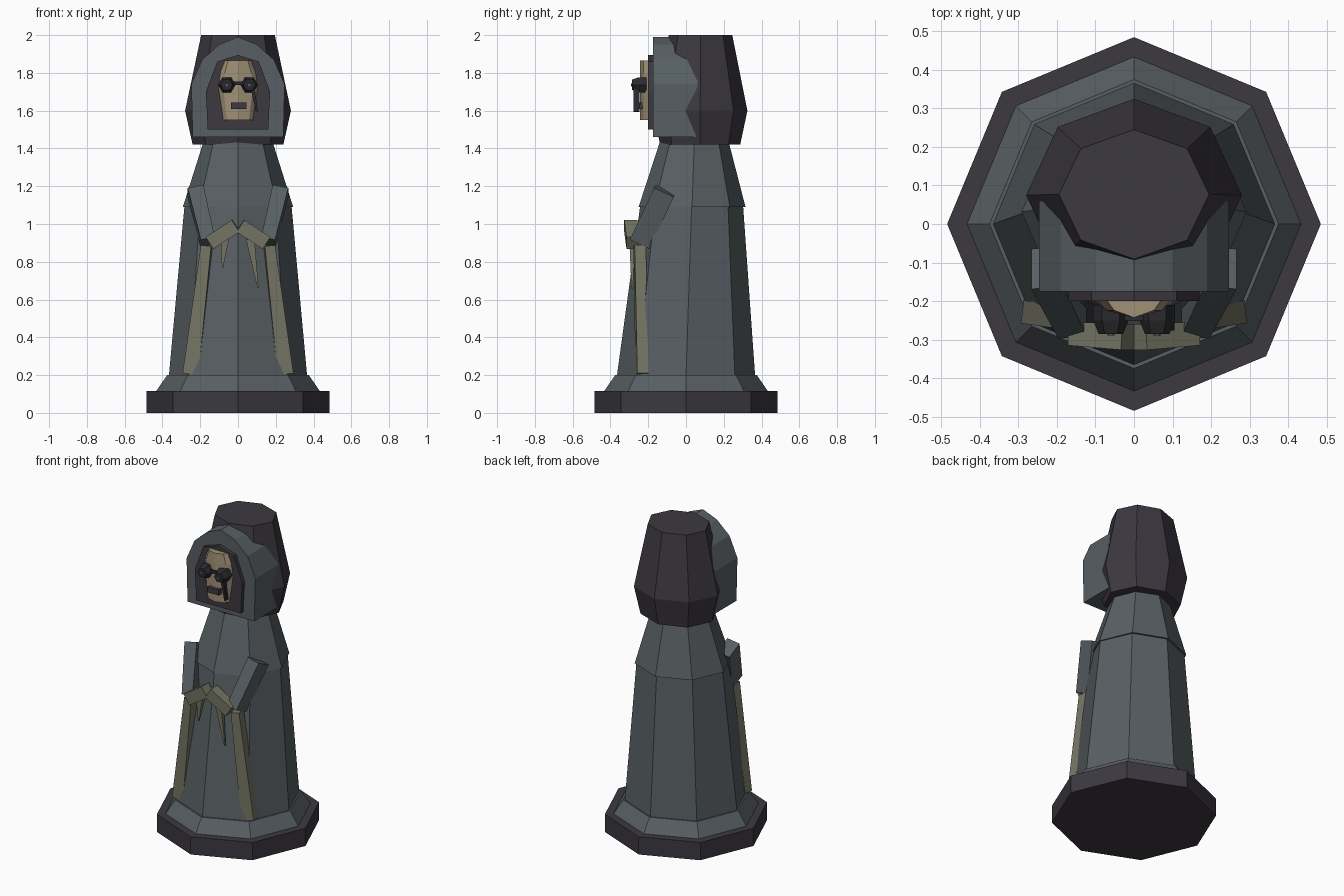
import bpy, math
from mathutils import Vector

if "Cube" in bpy.data.objects:
    bpy.data.objects.remove(bpy.data.objects["Cube"])


def material(name, rgb):
    lin = [((c / 255 + 0.055) / 1.055) ** 2.4 for c in rgb]
    m = bpy.data.materials.new(name)
    m.diffuse_color = (*lin, 1)
    m.use_nodes = True
    m.node_tree.nodes["Principled BSDF"].inputs["Base Color"].default_value = m.diffuse_color
    return m


DARK = material("dark charcoal", (60, 56, 64))
SLATE = material("slate cloth", (88, 95, 99))
OLIVE = material("aged bone", (118, 118, 101))
FACE = material("pale tan", (160, 145, 118))
BLACK = material("near black", (42, 42, 47))


def loft(name, rings, mat):
    """Skin a closed solid through rings that share a point count."""
    n = len(rings[0])
    verts = [p for r in rings for p in r]
    faces = [list(range(n)), list(range((len(rings) - 1) * n, len(rings) * n))]
    for k in range(len(rings) - 1):
        for i in range(n):
            j = (i + 1) % n
            faces.append([k * n + i, k * n + j, k * n + n + j, k * n + n + i])
    me = bpy.data.meshes.new(name)
    me.from_pydata(verts, [], faces)
    me.materials.append(mat)
    ob = bpy.data.objects.new(name, me)
    bpy.context.collection.objects.link(ob)
    # consistent outward normals
    import bmesh
    bm = bmesh.new()
    bm.from_mesh(me)
    bmesh.ops.recalc_face_normals(bm, faces=bm.faces)
    bm.to_mesh(me)
    bm.free()
    return ob


def ring(z, rx, ry, cy=0, n=8):
    return [(rx * math.sin(2 * math.pi * i / n), cy - ry * math.cos(2 * math.pi * i / n), z)
            for i in range(n)]


def slab(name, half, y0, y1, mat, front_scale=1.0):
    """Mirrored outline in x-z, extruded along y."""
    pts = half + [(-x, z) for x, z in reversed(half) if x > 0]
    return loft(name, [[(x, y1, z) for x, z in pts],
                       [(x * front_scale, y0, z) for x, z in pts]], mat)


def beam(name, a, b, size_a, size_b, mat, side=(1, 0, 0)):
    """Tapered box from a to b; sizes are (across side, across depth)."""
    a, b = Vector(a), Vector(b)
    d = (b - a).normalized()
    s = Vector(side)
    s = (s - d * s.dot(d)).normalized()
    t = d.cross(s)
    rings = []
    for p, (w, h) in ((a, size_a), (b, size_b)):
        rings.append([p + s * (w * i / 2) + t * (h * j / 2)
                      for i, j in ((-1, -1), (1, -1), (1, 1), (-1, 1))])
    return loft(name, rings, mat)


# Plinth
loft("plinth", [ring(0, .485, .485), ring(.115, .485, .485)], DARK)
loft("plinth_step", [ring(.11, .437, .437), ring(.2, .375, .375)], SLATE)

# Robe and shoulder mantle
loft("robe", [ring(.195, .366, .366), ring(1.1, .283, .272, .03)], SLATE)
loft("mantle", [ring(1.09, .292, .283, .032), ring(1.47, .172, .172, .045)], SLATE)

# Tall back cowl
loft("back_cowl", [ring(1.42, .24, .212, .075), ring(1.6, .28, .25, .075),
                   ring(2.0, .195, .168, .077)], DARK)

# Hood around the face and its dark opening
slab("hood", [(.24, 1.46), (.247, 1.74), (.19, 1.87), (.1, 1.95), (0, 1.99)],
     -.175, .06, SLATE)
slab("hood_opening", [(.16, 1.5), (.17, 1.7), (.11, 1.86), (0, 1.895)],
     -.2, -.17, DARK)

# Face mask, faceted around the vertical axis
loft("face", [[(w * fx, y, z) for fx, y in
               ((-1, -.195), (-.72, -.224), (0, -.243), (.72, -.224), (1, -.195))]
              for z, w in ((1.55, .082), (1.72, .108), (1.8, .098), (1.865, .072))], FACE)


def eye_ring(cx, y, r):
    return [(cx + r * math.cos(math.pi * i / 3), y, 1.737 + r * math.sin(math.pi * i / 3))
            for i in range(6)]


for s, side in ((-1, "left"), (1, "right")):
    # Eye pieces
    cx = .06 * s
    loft(side + "_eye", [eye_ring(cx, -.21, .046), eye_ring(cx, -.25, .046),
                         eye_ring(cx, -.285, .032)], BLACK)
    loft(side + "_pupil", [eye_ring(cx, -.28, .011), eye_ring(cx, -.29, .009)], SLATE)
    # Sleeves
    beam(side + "_sleeve", (.225 * s, -.113, 1.175), (.16 * s, -.242, .9),
         (.085, .115), (.075, .115), SLATE)
    # Clasped hands
    beam(side + "_hand", (.15 * s, -.285, .9), (.012 * s, -.292, .99),
         (.06, .075), (.07, .075), OLIVE, (0, 1, 0))
    # Long hanging sleeve bands
    beam(side + "_band", (.166 * s, -.245, .885), (.248 * s, -.233, .205),
         (.055, .06), (.085, .06), OLIVE, (1, .12 * s, 0))

# Nose bridge, mouth and tear streak
beam("eye_bridge", (-.03, -.245, 1.745), (.03, -.245, 1.745), (.014, .02), (.014, .02),
     BLACK, (0, 1, 0))
beam("mouth", (-.038, -.243, 1.625), (.044, -.243, 1.625), (.036, .034), (.036, .034),
     DARK, (0, 1, 0))
beam("tear_streak", (.076, -.262, 1.73), (.1, -.262, 1.595), (.022, .03), (.01, .03), BLACK)

# Hanging fingers
beam("left_finger", (-.07, -.285, .92), (-.082, -.285, .77), (.045, .03), (.006, .008), OLIVE)
beam("right_finger", (.065, -.285, .92), (.106, -.285, .66), (.045, .03), (.006, .008), OLIVE)
